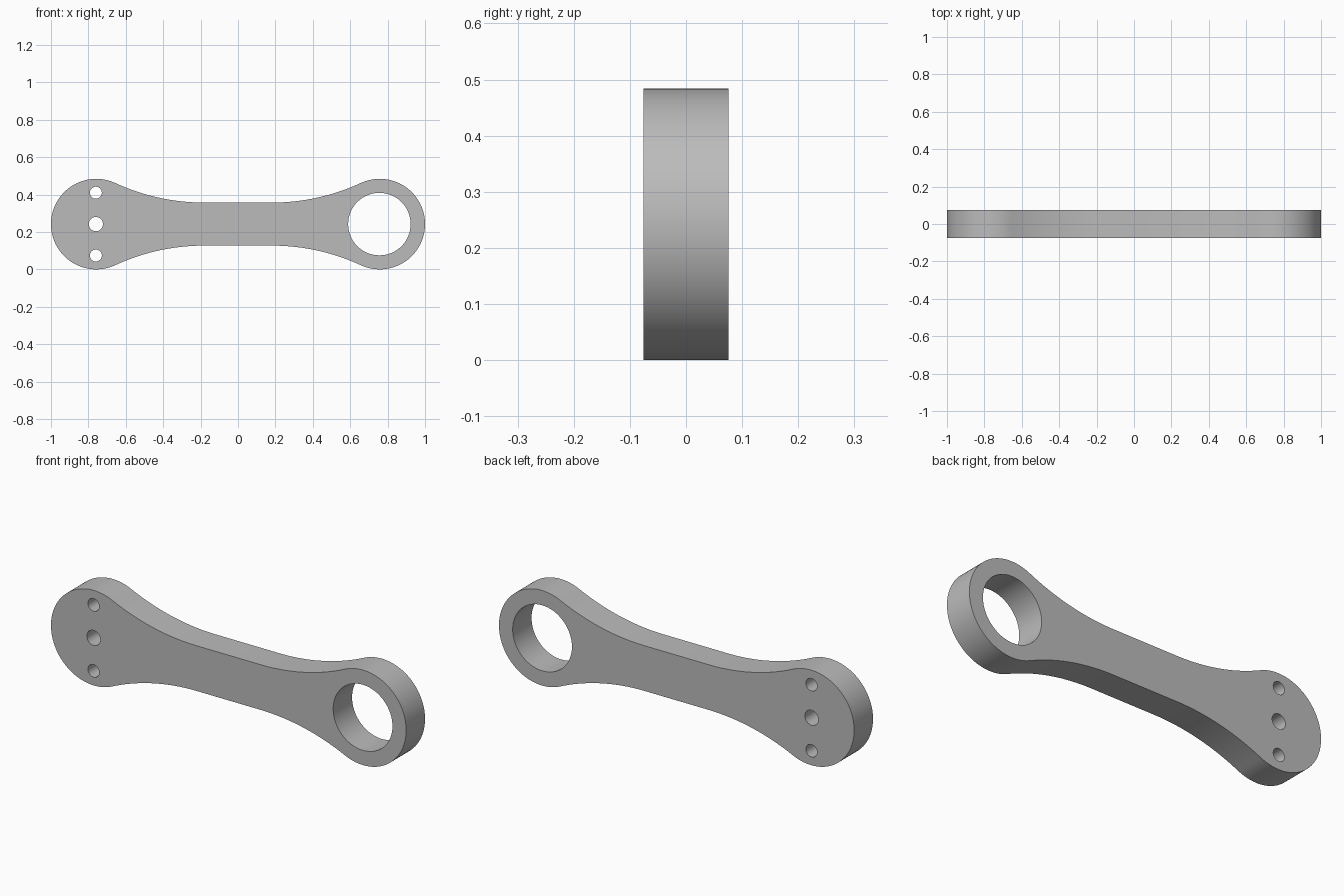
import bpy, bmesh, math

if "Cube" in bpy.data.objects:
    bpy.data.objects.remove(bpy.data.objects["Cube"])

END_X, END_R = 0.758, 0.242      # round ends
WAIST, FLAT_X = 0.115, 0.18      # half height and half length of the straight middle
THICK = 0.152


def arc(cx, cz, r, start, end, n):
    return [(cx + r * math.cos(start + (end - start) * i / n),
             cz + r * math.sin(start + (end - start) * i / n)) for i in range(n + 1)]


# Outline quarter: end round, then a concave fillet tangent to end and waist
d = END_X - FLAT_X
fillet_r = (d * d + WAIST ** 2 - END_R ** 2) / (2 * (END_R - WAIST))
tangent = math.atan2(WAIST + fillet_r, -d)
quarter = arc(END_X, 0, END_R, 0, tangent, 32)
quarter += arc(FLAT_X, WAIST + fillet_r, fillet_r, tangent - math.pi, -math.pi / 2, 24)[1:]
upper = quarter + [(-x, z) for x, z in reversed(quarter)]
outline = upper + [(x, -z) for x, z in reversed(upper[1:-1])]

# Bearing hole and three pin holes
loops = [outline]
for x, z, r, n in [(0.756, 0, 0.167, 64), (-0.76, 0, 0.038, 32),
                   (-0.76, 0.168, 0.032, 32), (-0.76, -0.168, 0.032, 32)]:
    loops.append(arc(x, z, r, 0, math.tau, n)[:-1])

# Filled and extruded profile, stood upright
curve = bpy.data.curves.new("link_arm", "CURVE")
curve.dimensions = "2D"
curve.fill_mode = "BOTH"
curve.extrude = THICK / 2
for loop in loops:
    spline = curve.splines.new("POLY")
    spline.points.add(len(loop) - 1)
    for point, (x, z) in zip(spline.points, loop):
        point.co = (x, z, 0, 1)
    spline.use_cyclic_u = True
arm = bpy.data.objects.new("link_arm", curve)
bpy.context.collection.objects.link(arm)
arm.rotation_euler.x = math.pi / 2
arm.location.z = END_R

bpy.ops.object.select_all(action="DESELECT")
arm.select_set(True)
bpy.context.view_layer.objects.active = arm
bpy.ops.object.convert(target="MESH")
bpy.ops.object.transform_apply(location=True, rotation=True, scale=True)

# Weld caps to walls
bm = bmesh.new()
bm.from_mesh(arm.data)
bmesh.ops.remove_doubles(bm, verts=bm.verts, dist=0.0001)
bmesh.ops.recalc_face_normals(bm, faces=bm.faces)
bm.to_mesh(arm.data)
bm.free()
bpy.ops.object.shade_smooth_by_angle(angle=math.radians(30))

# Grey metal
grey = bpy.data.materials.new("grey_metal")
grey.use_nodes = True
grey.diffuse_color = (0.5, 0.5, 0.5, 1)
grey.node_tree.nodes["Principled BSDF"].inputs["Base Color"].default_value = (0.5, 0.5, 0.5, 1)
arm.data.materials.clear()
arm.data.materials.append(grey)
